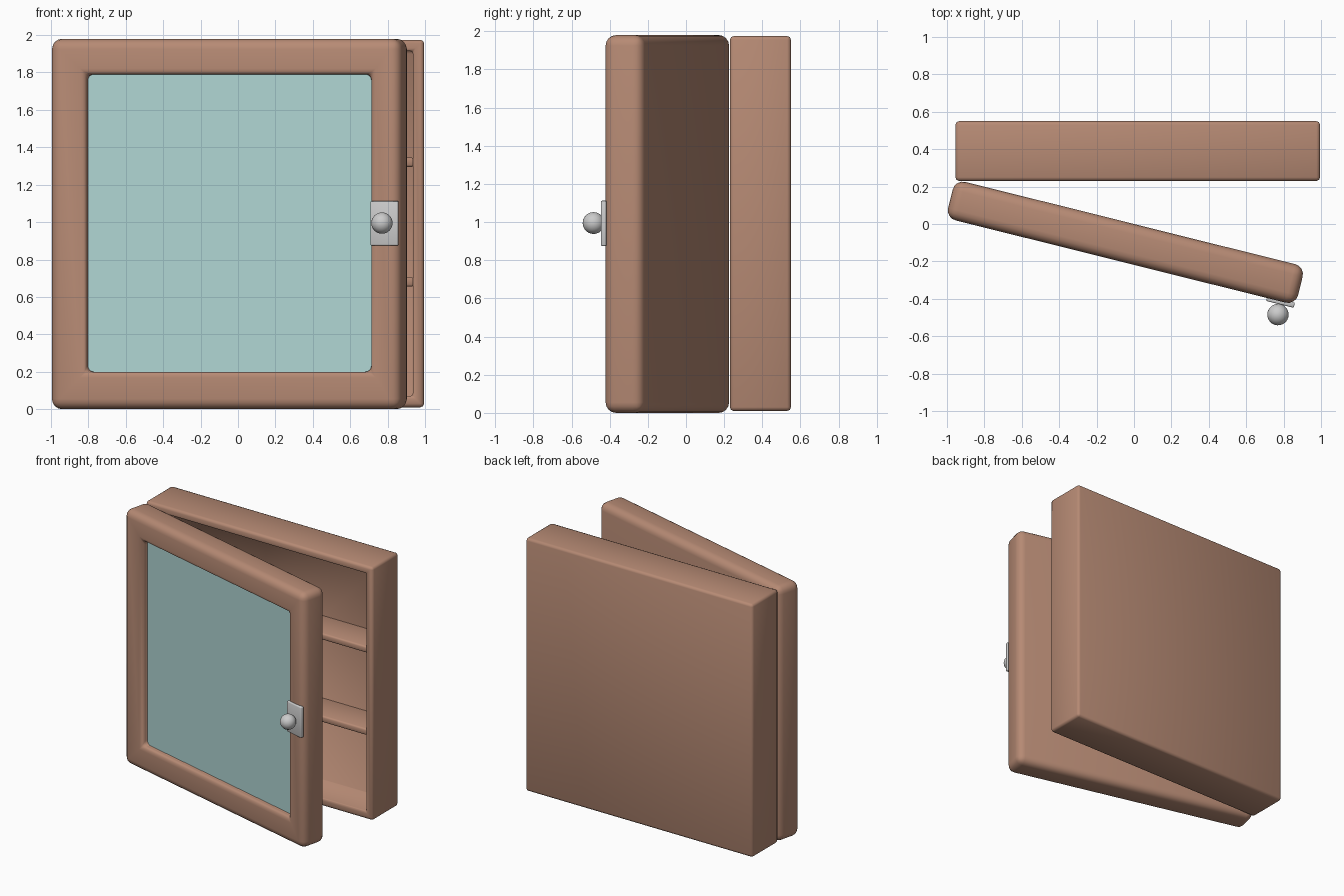
import bpy, bmesh, math

if "Cube" in bpy.data.objects:
    bpy.data.objects.remove(bpy.data.objects["Cube"])

ANGLE = math.radians(-14)   # door swing about the z axis


def material(name, rgb):
    m = bpy.data.materials.new(name)
    m.diffuse_color = (*rgb, 1)
    m.use_nodes = True
    m.node_tree.nodes["Principled BSDF"].inputs["Base Color"].default_value = m.diffuse_color
    return m


WOOD = material("wood", (0.47, 0.255, 0.175))
GLASS = material("mirror_glass", (0.43, 0.66, 0.65))


def finish(bm, name, mat=None, turn=0, smooth=True):
    bmesh.ops.recalc_face_normals(bm, faces=bm.faces)
    me = bpy.data.meshes.new(name)
    bm.to_mesh(me)
    bm.free()
    ob = bpy.data.objects.new(name, me)
    bpy.context.collection.objects.link(ob)
    ob.rotation_euler.z = turn
    if mat:
        me.materials.append(mat)
    if smooth:
        me.shade_smooth()
    return ob


def box(x, y, z):
    bm = bmesh.new()
    bmesh.ops.create_cube(bm, size=1)
    for v in bm.verts:
        v.co = [r[0] + (c + 0.5) * (r[1] - r[0]) for c, r in zip(v.co, (x, y, z))]
    return bm


def bevel(bm, edges, width, segs):
    bmesh.ops.bevel(bm, geom=edges, offset=width, segments=segs,
                    profile=0.5, affect='EDGES', clamp_overlap=True)


def tray(x, y, z, open_x, open_z, depth, outer, rim, segs):
    """Rounded box whose front face has a rectangular recess."""
    bm = box(x, y, z)
    outer_edges = list(bm.edges)
    front = min(bm.faces, key=lambda f: f.calc_center_median().y)
    bmesh.ops.inset_individual(bm, faces=[front], thickness=0.05)
    cx, cz = sum(x) / 2, sum(z) / 2
    for v in front.verts:
        v.co.x = open_x[v.co.x > cx]
        v.co.z = open_z[v.co.z > cz]
    rim_edges = list(front.edges)
    new = bmesh.ops.extrude_face_region(bm, geom=[front])['geom']
    if front.is_valid:
        bmesh.ops.delete(bm, geom=[front], context='FACES_ONLY')
    for g in new:
        if isinstance(g, bmesh.types.BMVert):
            g.co.y += depth
    walls = [e for e in bm.edges
             if abs(e.verts[0].co.y - e.verts[1].co.y) > 1e-4 and e not in outer_edges
             and abs(e.calc_length() - depth) < 1e-4]
    bevel(bm, [e for e in rim_edges + walls if e.is_valid], rim, segs)
    bevel(bm, [e for e in outer_edges if e.is_valid], outer, segs)
    return bm


# Cabinet body with open front
finish(tray((-0.955, 0.995), (0.23, 0.55), (0.01, 1.975),
            (-0.895, 0.935), (0.07, 1.915), 0.26, 0.02, 0.015, 2), "cabinet_body", WOOD)

# Two shelves
for i, z in enumerate((0.68, 1.32)):
    bm = box((-0.9, 0.94), (0.24, 0.5), (z - 0.025, z + 0.025))
    bevel(bm, list(bm.edges), 0.012, 2)
    finish(bm, f"shelf_{i + 1}", WOOD)

# Door with a recessed panel, swung open
finish(tray((-0.985, 0.943), (-0.212, 0.0), (0.0, 1.98),
            (-0.787, 0.78), (0.2, 1.79), 0.075, 0.055, 0.032, 4), "door_frame", WOOD, ANGLE)

# Cracked mirror: shards share crack points, then shrink slightly to leave gaps
L, R, B, T = -0.815, 0.75, 0.19, 1.80
pts = [(L, 1.055), (L, T), (-0.29, T), (-0.71, 1.09), (0.375, T), (0.35, 1.125), (-0.64, 0.96),
       (R, T), (R, 0.925), (0.475, 0.93), (R, B), (0.575, B), (L, B), (L, 0.80)]
shards = [(0, 1, 2, 3), (3, 2, 4, 5, 6), (5, 4, 7, 8, 9), (9, 8, 10, 11),
          (13, 6, 5, 9, 11, 12), (0, 3, 6, 13)]
for i, ids in enumerate(shards):
    bm = bmesh.new()
    face = bm.faces.new([bm.verts.new(((pts[k][0] + 0.039) / 0.97, -0.16, pts[k][1])) for k in ids])
    ring = bmesh.ops.inset_individual(bm, faces=[face], thickness=0.004)['faces']
    bmesh.ops.delete(bm, geom=ring, context='FACES')
    new = bmesh.ops.extrude_face_region(bm, geom=list(bm.faces), use_keep_orig=True)['geom']
    for g in new:
        if isinstance(g, bmesh.types.BMVert):
            g.co.y += 0.018
    finish(bm, f"mirror_shard_{i + 1}", GLASS, ANGLE, smooth=False)

# Handle plate
bm = box((0.785, 0.937), (-0.228, -0.2), (0.875, 1.112))
bevel(bm, list(bm.edges), 0.006, 2)
finish(bm, "handle_plate", None, ANGLE)

# Round knob
bm = bmesh.new()
bmesh.ops.create_uvsphere(bm, u_segments=32, v_segments=16, radius=0.057)
bmesh.ops.translate(bm, verts=bm.verts, vec=(0.864, -0.284, 0.995))
finish(bm, "handle_knob", None, ANGLE)
